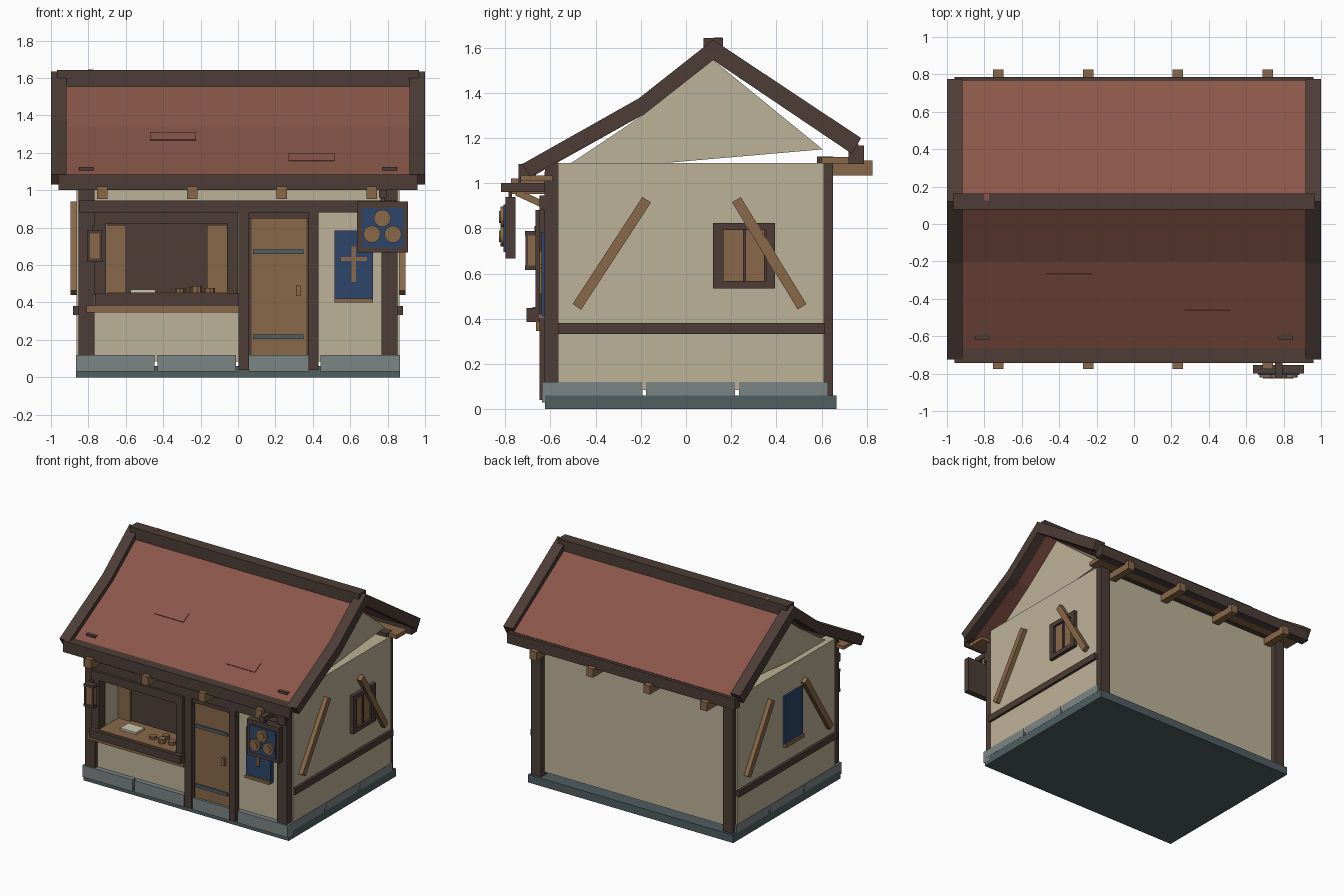
import bpy, bmesh, math
from mathutils import Matrix

if "Cube" in bpy.data.objects:
    bpy.data.objects.remove(bpy.data.objects["Cube"])


def material(name, r, g, b):
    m = bpy.data.materials.new(name)
    lin = [((c / 255 + 0.055) / 1.055) ** 2.4 for c in (r, g, b)]
    m.diffuse_color = (*lin, 1)
    m.use_nodes = True
    m.node_tree.nodes["Principled BSDF"].inputs["Base Color"].default_value = m.diffuse_color
    return m


PLASTER = material("plaster", 190, 178, 152)
DARK = material("dark_timber", 77, 61, 55)
TAN = material("light_wood", 136, 104, 73)
ROOF = material("red_roof", 139, 87, 74)
STONE = material("light_stone", 124, 133, 133)
SLAB = material("dark_stone", 80, 94, 97)
BLUE = material("blue_cloth", 45, 70, 106)
PAPER = material("paper", 205, 197, 176)


def finish(name, bm, mat):
    bmesh.ops.recalc_face_normals(bm, faces=bm.faces)
    me = bpy.data.meshes.new(name)
    bm.to_mesh(me)
    bm.free()
    me.materials.append(mat)
    ob = bpy.data.objects.new(name, me)
    bpy.context.collection.objects.link(ob)
    return ob


def box(name, mat, x, y, z):
    bm = bmesh.new()
    size = [abs(a[1] - a[0]) for a in (x, y, z)]
    mid = [(a[0] + a[1]) / 2 for a in (x, y, z)]
    bmesh.ops.create_cube(bm, size=1, matrix=Matrix.Translation(mid) @ Matrix.Diagonal((*size, 1)))
    return finish(name, bm, mat)


def prism(name, mat, pts, x0, x1):
    """Closed prism: a (y, z) profile swept along x."""
    bm = bmesh.new()
    a, b = ([bm.verts.new((x, y, z)) for y, z in pts] for x in (x0, x1))
    bm.faces.new(a)
    bm.faces.new(b)
    for i in range(len(pts)):
        j = (i + 1) % len(pts)
        bm.faces.new((a[i], a[j], b[j], b[i]))
    return finish(name, bm, mat)


def disc(name, mat, c, r, h, sides=12, facing_front=False):
    bm = bmesh.new()
    m = Matrix.Translation(c)
    if facing_front:
        m = m @ Matrix.Rotation(math.pi / 2, 4, "X")
    bmesh.ops.create_cone(bm, cap_ends=True, segments=sides, radius1=r, radius2=r, depth=h, matrix=m)
    return finish(name, bm, mat)


def brace(name, x0, x1, a, b, w, mat=TAN):
    """Slanted plank between two (y, z) points."""
    dy, dz = b[0] - a[0], b[1] - a[1]
    l = math.hypot(dy, dz)
    ny, nz = -dz / l * w / 2, dy / l * w / 2
    prism(name, mat, [(a[0] + ny, a[1] + nz), (b[0] + ny, b[1] + nz),
                      (b[0] - ny, b[1] - nz), (a[0] - ny, a[1] - nz)], x0, x1)


# Foundation and plinth stones
box("foundation", SLAB, (-.866, .866), (-.625, .667), (0, .06))
for x0, x1 in ((-.866, -.447), (-.43, -.01), (.06, .38), (.44, .866)):
    box("front_plinth_stone", STONE, (x0, x1), (-.637, -.58), (.03, .12))
for s in (-1, 1):
    for y0, y1 in ((-.63, -.193), (-.177, .218), (.234, .628)):
        box("side_plinth_stone", STONE, (s * .8, s * .867), (y0, y1), (.06, .12))

# Plaster body, with the front pieced around the stall opening
box("house_body", PLASTER, (-.862, .862), (-.40, .612), (.085, 1.09))
for x, z in (((-.84, .84), (.085, .45)), ((-.84, .84), (.82, 1.06)),
             ((-.84, -.70), (.45, .82)), ((-.06, .84), (.45, .82))):
    box("front_wall", PLASTER, x, (-.6, -.55), z)
for s in (-1, 1):
    box("side_wall", PLASTER, (s * .78, s * .863), (-.567, .611), (.085, 1.089))
prism("gable_attic", PLASTER, [(-.515, 1.085), (-.2, 1.295), (.12, 1.545), (.605, 1.15), (-.1, 1.089)], -.82, .82)

# Stall alcove behind the opening
box("stall_back", DARK, (-.72, -.04), (-.43, -.41), (.42, .85))
box("stall_ceiling", DARK, (-.72, -.04), (-.56, -.41), (.82, .85))
for x0, x1 in ((-.72, -.70), (-.06, -.04)):
    box("stall_side", PLASTER, (x0, x1), (-.56, -.41), (.42, .85))
for x0, x1 in ((-.70, -.60), (-.165, -.06)):
    box("stall_shutter", TAN, (x0, x1), (-.445, -.43), (.45, .815))
box("counter_top", TAN, (-.70, -.06), (-.68, -.42), (.42, .452))
box("counter_front", DARK, (-.765, .005), (-.705, -.64), (.385, .447))
box("counter_rail", TAN, (-.81, .005), (-.665, -.59), (.345, .385))
box("stall_lintel", DARK, (-.77, 0), (-.667, -.59), (.82, .882))
for x0, x1 in ((-.77, -.705), (-.056, 0)):
    box("stall_jamb", DARK, (x0, x1), (-.667, -.59), (.44, .83))
box("ledger_sheet", PAPER, (-.575, -.44), (-.60, -.50), (.452, .468))
for x, y, h in ((-.31, -.58, .022), (-.235, -.53, .03), (-.22, -.60, .035), (-.15, -.58, .025)):
    disc("counter_bowl", TAN, (x, y, .452 + h / 2), .028, h, 8)

# Timber posts and beams
for s in (-1, 1):
    box("front_corner_post", DARK, (s * .768, s * .852), (-.627, -.565), (.12, 1.05))
    box("back_corner_post", DARK, (s * .768, s * .852), (.58, .65), (.06, 1.09))
    box("side_rail", DARK, (s * .85, s * .882), (-.567, .615), (.333, .382))
    xs = (s * .85, s * .896)
    brace("front_side_brace", *xs, (-.483, .453), (-.174, .927), .045)
    brace("back_side_brace", *xs, (.514, .453), (.223, .927), .045)
box("front_beam", DARK, (-.85, .85), (-.648, -.58), (.882, .946))
box("front_wall_plate", DARK, (-.85, .85), (-.625, -.567), (1.04, 1.10))
box("back_wall_plate", DARK, (-.85, .85), (.58, .65), (1.085, 1.118))

# Door
box("door", TAN, (.06, .38), (-.62, -.58), (.12, .85))
box("door_lintel", DARK, (.06, .38), (-.635, -.59), (.848, .884))
for x0, x1 in ((.002, .06), (.378, .43)):
    box("door_post", DARK, (x0, x1), (-.648, -.58), (.04, .884))
for x in (.06, .366):
    box("door_edge_trim", DARK, (x, x + .012), (-.626, -.6), (.12, .85))
for z in (.205, .66):
    box("door_strap", SLAB, (.08, .35), (-.632, -.61), (z, z + .024))
box("door_handle", TAN, (.31, .334), (-.645, -.61), (.435, .49))

# Front banner with a cross emblem, plain banner on the left wall
box("front_banner", BLUE, (.515, .722), (-.64, -.595), (.41, .785))
box("front_banner_rod", TAN, (.515, .722), (-.655, -.60), (.40, .422))
box("emblem_upright", TAN, (.606, .63), (-.648, -.63), (.51, .70))
box("emblem_bar", TAN, (.55, .69), (-.648, -.63), (.622, .642))
box("side_banner", BLUE, (-.878, -.86), (-.155, .06), (.51, .89))
box("side_banner_rod", TAN, (-.89, -.86), (-.16, .065), (.50, .525))

# Window on the right wall
box("window_pane", TAN, (.86, .872), (.15, .37), (.555, .805))
for y0, y1, z0, z1 in ((.12, .165, .535, .825), (.355, .395, .535, .825),
                       (.12, .395, .535, .568), (.12, .395, .792, .825)):
    box("window_frame", DARK, (.855, .89), (y0, y1), (z0, z1))
for y in (.252, .345):
    box("window_bar", DARK, (.86, .88), (y, y + .014), (.56, .80))

# Wall lantern
box("lantern_glass", TAN, (-.80, -.73), (-.705, -.665), (.63, .77))
for z0, z1 in ((.615, .635), (.768, .788)):
    box("lantern_cap", DARK, (-.806, -.724), (-.712, -.655), (z0, z1))
for x in (-.804, -.740):
    box("lantern_edge", DARK, (x, x + .014), (-.71, -.70), (.62, .78))
box("lantern_mount", DARK, (-.78, -.75), (-.67, -.62), (.66, .81))

# Hanging sign with three coins
box("sign_board", DARK, (.635, .908), (-.80, -.755), (.667, .94))
box("sign_face", BLUE, (.662, .884), (-.808, -.79), (.695, .906))
for x, z in ((.772, .85), (.716, .765), (.828, .765)):
    disc("sign_coin", TAN, (x, -.812, z), .046, .02, 16, True)
    disc("sign_coin_centre", TAN, (x, -.82, z), .026, .014, 12, True)
box("sign_arm", DARK, (.755, .795), (-.82, -.60), (.962, 1.0))
box("sign_link", DARK, (.765, .785), (-.785, -.77), (.93, .97))
brace("sign_strut", .763, .787, (-.75, .96), (-.62, .90), .03)

# Roof shell, verge boards, eaves boards and ridge
prism("roof_panels", ROOF, [(-.69, 1.065), (-.2, 1.342), (.12, 1.588), (.765, 1.172), (.735, 1.135),
                            (.12, 1.548), (-.187, 1.305), (-.67, 1.035)], -.93, .93)
for s in (-1, 1):
    prism("verge_board", DARK, [(-.725, 1.085), (-.21, 1.375), (.12, 1.635), (.775, 1.2), (.735, 1.13),
                                (.12, 1.545), (-.185, 1.305), (-.69, 1.03)], s * .918, s * 1.0)
    box("roof_clip", DARK, (s * .772, s * .85), (-.618, -.592), (1.095, 1.123))
for x, y, z in ((-.47, -.30, 1.285), (.27, -.495, 1.175)):
    brace("roof_tile", x, x + .245, (y - .035, z - .02), (y + .035, z + .02), .012, ROOF)
box("front_eaves_board", DARK, (-.96, .96), (-.742, -.665), (1.035, 1.085))
box("front_eaves_lip", DARK, (-.96, .96), (-.742, -.73), (1.0, 1.04))
box("back_eaves_board", DARK, (-.96, .96), (.72, .787), (1.085, 1.168))
box("ridge_beam", DARK, (-.968, .968), (.077, .163), (1.555, 1.642))
box("ridge_chip", ROOF, (-.802, -.775), (.125, .162), (1.6, 1.645))

# Soffit boards and rafter tails under both eaves
box("front_soffit", TAN, (-.92, .92), (-.73, -.59), (1.01, 1.035))
box("back_soffit", TAN, (-.92, .92), (.60, .775), (1.087, 1.116))
for i in range(4):
    x = -.725 + .48 * i
    box("front_rafter_tail", TAN, (x - .028, x + .028), (-.775, -.59), (.952, 1.02))
    box("back_rafter_tail", TAN, (x - .028, x + .028), (.59, .825), (1.035, 1.10))
